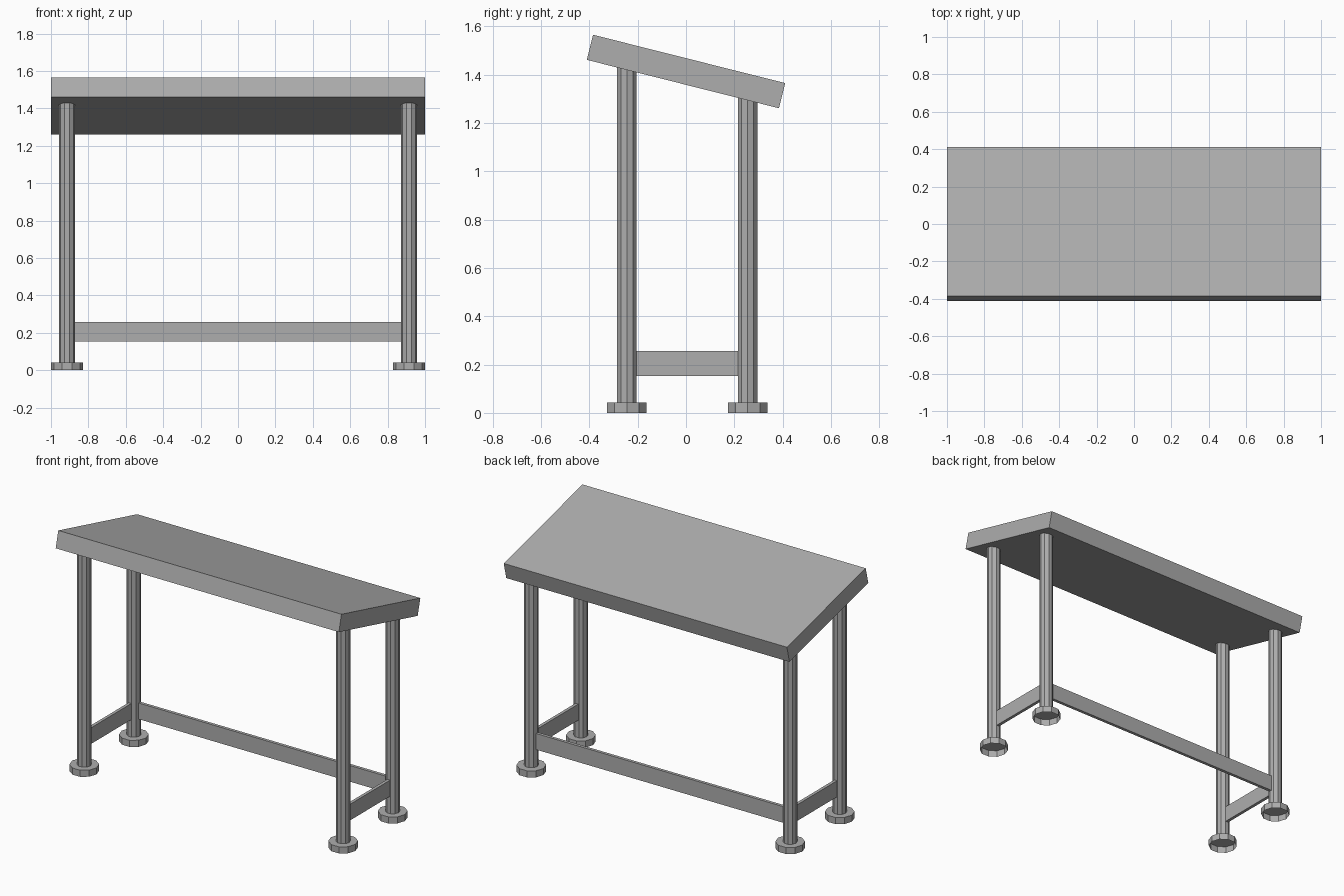
import bpy
import bmesh
import math
from mathutils import Matrix

cube = bpy.data.objects.get("Cube")
if cube:
    bpy.data.objects.remove(cube)

GREY = (0.42, 0.42, 0.42, 1.0)
metal = bpy.data.materials.new("plain grey")
metal.use_nodes = True
metal.diffuse_color = GREY
metal.node_tree.nodes["Principled BSDF"].inputs["Base Color"].default_value = GREY

SIDES = 10
LEG_X, FRONT_Y, BACK_Y = 0.914, -0.245, 0.255
LEG_R, FOOT_R, FOOT_H = 0.042, 0.086, 0.042
TILT = math.atan2(0.2, 0.795)
TOP_Z, TOP_DEPTH, TOP_THICK = 1.4125, 0.82, 0.107
RAIL_Z, RAIL_H, RAIL_T = 0.205, 0.103, 0.02


def finish(name, bm):
    bmesh.ops.recalc_face_normals(bm, faces=bm.faces[:])
    mesh = bpy.data.meshes.new(name)
    bm.to_mesh(mesh)
    bm.free()
    mesh.materials.append(metal)
    obj = bpy.data.objects.new(name, mesh)
    bpy.context.collection.objects.link(obj)
    return obj


def box(name, size, centre, tilt=0.0):
    bm = bmesh.new()
    bmesh.ops.create_cube(bm, size=1.0)
    bmesh.ops.scale(bm, vec=size, verts=bm.verts)
    bmesh.ops.rotate(bm, matrix=Matrix.Rotation(tilt, 3, "X"), verts=bm.verts)
    bmesh.ops.translate(bm, vec=centre, verts=bm.verts)
    return finish(name, bm)


def prism(name, x, y, radius, bottom, top_at, open_base=False):
    """Ten-sided upright; top_at gives the top height for each y."""
    bm = bmesh.new()
    low, high = [], []
    for i in range(SIDES):
        a = math.tau * i / SIDES
        px, py = x + radius * math.cos(a), y + radius * math.sin(a)
        low.append(bm.verts.new((px, py, bottom)))
        high.append(bm.verts.new((px, py, top_at(py))))
    for i in range(SIDES):
        j = (i + 1) % SIDES
        bm.faces.new((low[i], low[j], high[j], high[i]))
    bm.faces.new(high)
    if not open_base:
        bm.faces.new(low[::-1])
    return finish(name, bm)


def underside(y):
    return TOP_Z - TOP_THICK / 2 / math.cos(TILT) - y * math.tan(TILT)


# Sloping slab
box("sloping_top", (2.0, TOP_DEPTH, TOP_THICK), (0, 0, TOP_Z), -TILT)

# Legs with hollow feet, and the side rails
for side, sx in (("left", 1), ("right", -1)):
    x = sx * LEG_X
    for end, y in (("front", FRONT_Y), ("back", BACK_Y)):
        prism(f"{end}_{side}_leg", x, y, LEG_R, FOOT_H - 0.002, underside)
        prism(f"{end}_{side}_foot", x, y, FOOT_R, 0.0, lambda py: FOOT_H, True)
    box(f"{side}_rail", (RAIL_T, BACK_Y - FRONT_Y - LEG_R, RAIL_H),
        (x, (FRONT_Y + BACK_Y) / 2, RAIL_Z))

# Long back rail
box("back_rail", (2 * LEG_X - LEG_R, RAIL_T, RAIL_H), (0, BACK_Y, RAIL_Z))
